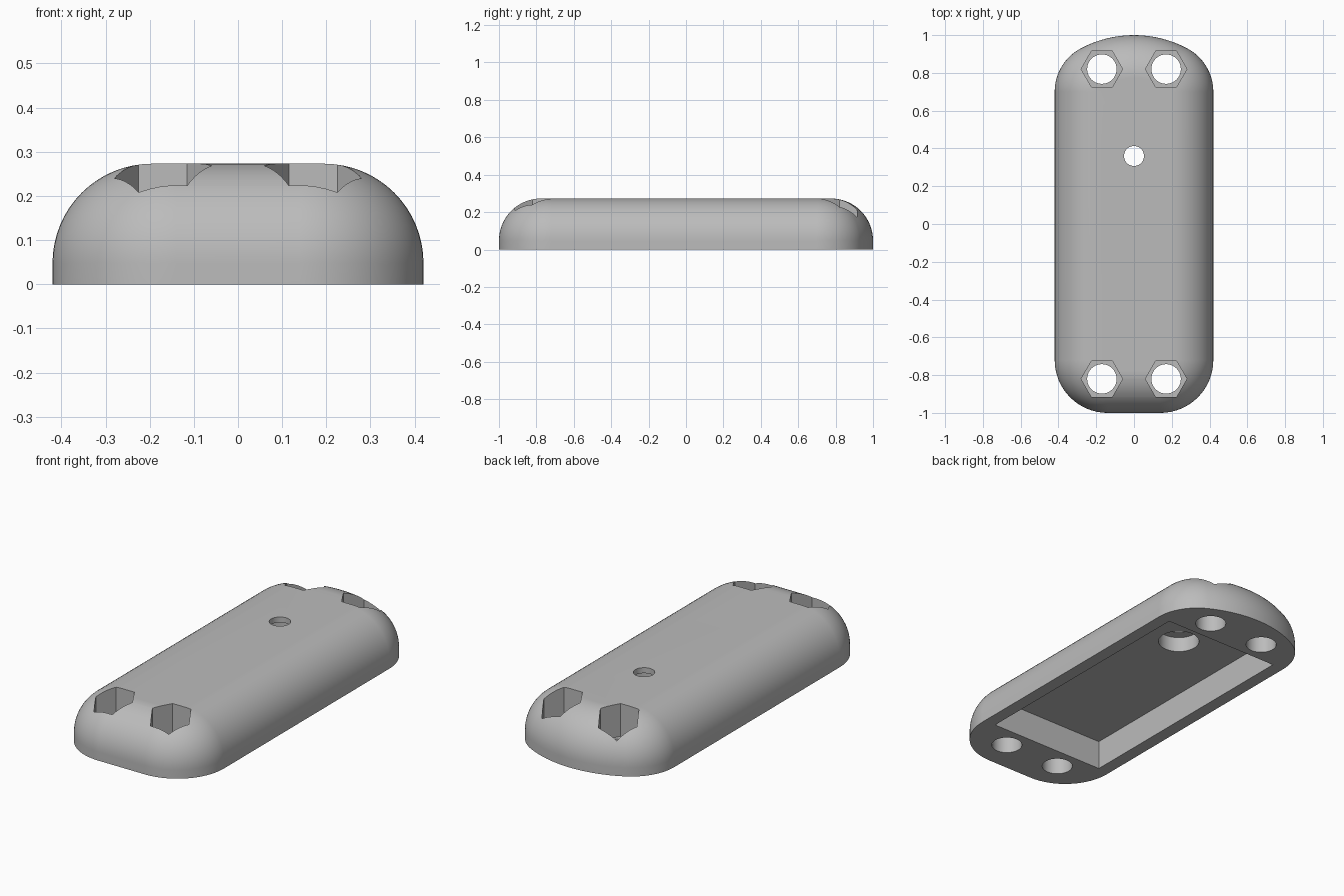
import bpy, bmesh, math

cube = bpy.data.objects.get("Cube")
if cube:
    bpy.data.objects.remove(cube, do_unlink=True)

HEIGHT, FILLET = 0.273, 0.225
STEPS = 16

grey = bpy.data.materials.new("plain grey")
grey.use_nodes = True
colour = (0.5, 0.5, 0.5, 1)
grey.diffuse_color = colour
grey.node_tree.nodes["Principled BSDF"].inputs["Base Color"].default_value = colour


def make_object(name, bm):
    bmesh.ops.recalc_face_normals(bm, faces=bm.faces)
    mesh = bpy.data.meshes.new(name)
    bm.to_mesh(mesh)
    bm.free()
    mesh.materials.append(grey)
    obj = bpy.data.objects.new(name, mesh)
    bpy.context.collection.objects.link(obj)
    return obj


# Outline: rounded flat front, bowed back, shrunk by an inset
BLEND = math.degrees(math.atan2(0.30, 0.16))
ARCS = [  # centre x, centre y, radius, start angle, end angle, keep last point
    (0.14, -0.72, 0.28, -90, 0, True),
    (0.16, 0.70, 0.26, 0, BLEND, False),
    (0, 0.40, 0.60, BLEND, 180 - BLEND, False),
    (-0.16, 0.70, 0.26, 180 - BLEND, 180, True),
    (-0.14, -0.72, 0.28, 180, 270, True),
]


def outline(inset):
    points = []
    for cx, cy, radius, start, end, keep in ARCS:
        for i in range(STEPS + keep):
            a = math.radians(start + (end - start) * i / STEPS)
            points.append((cx + (radius - inset) * math.cos(a),
                           cy + (radius - inset) * math.sin(a)))
    return points


# Shell: stacked outlines following the rounded top edge
bm = bmesh.new()
levels = [(0, 0)]
for i in range(STEPS + 1):
    a = math.pi / 2 * i / STEPS
    levels.append((FILLET * (1 - math.cos(a)), HEIGHT - FILLET + FILLET * math.sin(a)))
rings = [[bm.verts.new((x, y, z)) for x, y in outline(d)] for d, z in levels]
for low, high in zip(rings, rings[1:]):
    for i in range(len(low)):
        j = (i + 1) % len(low)
        bm.faces.new((low[i], low[j], high[j], high[i]))
bm.faces.new(rings[0])
bm.faces.new(rings[-1])
shell = make_object("cover_shell", bm)


def cut(bm):
    cutter = make_object("cutter", bm)
    cutter.hide_render = True
    mod = shell.modifiers.new("cut", 'BOOLEAN')
    mod.operation, mod.solver, mod.object = 'DIFFERENCE', 'EXACT', cutter
    bpy.context.view_layer.objects.active = shell
    bpy.ops.object.modifier_apply(modifier=mod.name)
    bpy.data.objects.remove(cutter, do_unlink=True)


def cut_prism(x, y, radius, bottom, top, sides):
    bm = bmesh.new()
    base = []
    for i in range(sides):
        a = 2 * math.pi * i / sides
        base.append(bm.verts.new((x + radius * math.cos(a), y + radius * math.sin(a), bottom)))
    face = bm.faces.new(base)
    moved = bmesh.ops.extrude_face_region(bm, geom=[face])["geom"]
    for v in moved:
        if isinstance(v, bmesh.types.BMVert):
            v.co.z = top
    cut(bm)


# Underside pocket
bm = bmesh.new()
bmesh.ops.create_cube(bm, size=1)
bmesh.ops.scale(bm, vec=(0.70, 1.40, 0.32), verts=bm.verts)
cut(bm)

# Bolt holes with hexagonal nut sockets
for x in (-0.17, 0.17):
    for y in (-0.82, 0.82):
        cut_prism(x, y, 0.11, 0.095, 0.5, 6)
        cut_prism(x, y, 0.078, -0.1, 0.2, 40)

# Small top hole with a wider recess beneath
cut_prism(0, 0.36, 0.105, 0.1, 0.243, 40)
cut_prism(0, 0.36, 0.053, 0.1, 0.5, 40)

# Smooth curves, sharp edges
for obj in bpy.context.selected_objects:
    obj.select_set(False)
shell.select_set(True)
bpy.context.view_layer.objects.active = shell
bpy.ops.object.shade_smooth_by_angle(angle=math.radians(30))
weighted = shell.modifiers.new("clean shading", 'WEIGHTED_NORMAL')
weighted.keep_sharp = True
